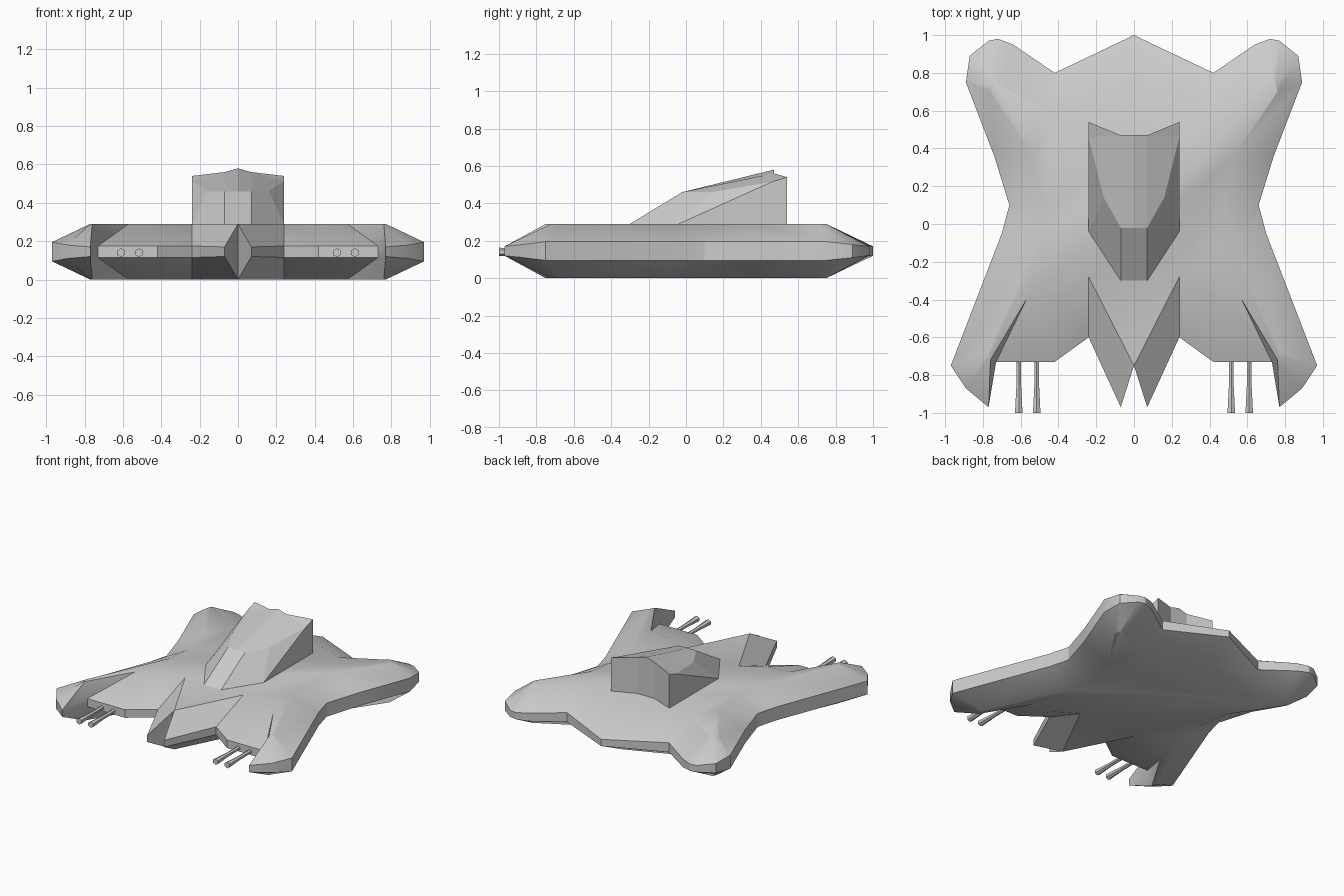
import bpy, bmesh, math
from mathutils import Matrix

if "Cube" in bpy.data.objects:
    bpy.data.objects.remove(bpy.data.objects["Cube"])


def build(name, faces, angle=None):
    """Object from polygons given as coordinate lists; shared corners are welded."""
    bm = bmesh.new()
    cache = {}

    def vert(p):
        key = tuple(round(c, 4) for c in p)
        if key not in cache:
            cache[key] = bm.verts.new(key)
        return cache[key]

    for poly in faces:
        vs = []
        for p in poly:
            v = vert(p)
            if v not in vs:
                vs.append(v)
        if len(vs) > 2 and not bm.faces.get(vs):
            bm.faces.new(vs)
    bmesh.ops.recalc_face_normals(bm, faces=bm.faces[:])
    return finish(name, bm, angle)


def finish(name, bm, angle=None):
    me = bpy.data.meshes.new(name)
    bm.to_mesh(me)
    bm.free()
    ob = bpy.data.objects.new(name, me)
    bpy.context.collection.objects.link(ob)
    if angle:
        bpy.context.view_layer.objects.active = ob
        ob.select_set(True)
        bpy.ops.object.shade_smooth_by_angle(angle=math.radians(angle))
        ob.select_set(False)
    return ob


# Hull half outline, rear to nose: rim x, y, plateau x, y, half height of rim
half = [
    (0, 1.0, 0, .75, .025),
    (.42, .80, .42, .58, .035),
    (.64, .95, .70, .73, .03),
    (.72, .98, .73, .75, .025),
    (.77, .97, .74, .75, .025),
    (.87, .89, .75, .74, .035),
    (.89, .75, .76, .70, .05),
    (.74, .36, .53, .36, .05),
    (.66, .10, .48, .10, .05),
    (.70, -.05, .50, -.08, .05),
    (.97, -.75, .77, -.68, .05),
    (.89, -.87, .77, -.70, .035),
    (.77, -.97, .76, -.72, .025),
    (.73, -.73, .76, -.72, .03),
    (.73, -.73, .57, -.40, .03),
    (.42, -.73, .40, -.38, .03),
    (.24, -.60, .24, -.28, .03),
    (.07, -.97, 0, -.75, .025),
    (0, -.75, 0, -.75, .145),
]
ring = half + [(-a, b, -c, d, h) for a, b, c, d, h in half[-2:0:-1]]
MID, TOP = .145, .29
faces = []
for p, q in zip(ring, ring[1:] + ring[:1]):
    up = [(r[0], r[1], MID + r[4]) for r in (p, q)]
    lo = [(r[0], r[1], MID - r[4]) for r in (p, q)]
    faces.append([lo[0], lo[1], up[1], up[0]])
    for rim, z in ((up, TOP), (lo, 0)):
        faces.append([rim[0], rim[1], (q[2], q[3], z), (p[2], p[3], z)])
for z in (0, TOP):
    faces.append([(r[2], r[3], z) for r in ring])
build("hull", faces, 30)

# Faceted cabin on top
cabin = []
for s in (1, -1):
    base_f, base_s, base_b = (.07, -.30, .29), (.24, -.04, .29), (.24, .54, .29)
    base_c, low_c = (.07, .47, .29), (0, .47, .29)
    brow, brow_side = (.07, -.02, .46), (.16, .14, .46)
    shoulder, corner = (.24, .46, .515), (.24, .54, .54)
    crest, peak = (.07, .47, .56), (0, .47, .58)
    polys = [
        [(0, -.30, .29), base_f, brow, (0, -.02, .46)],
        [base_f, base_s, brow_side, brow],
        [base_s, shoulder, brow_side],
        [base_s, base_b, corner, shoulder],
        [brow, brow_side, shoulder, crest],
        [shoulder, corner, crest],
        [(0, -.02, .46), brow, crest, peak],
        [base_b, base_c, crest, corner],
        [base_c, low_c, peak, crest],
        [(0, -.30, .29), base_f, base_s, base_b, base_c, low_c],
    ]
    cabin += [[(s * x, y, z) for x, y, z in poly] for poly in polys]
build("cabin", cabin)

# Paired gun barrels, flared at the muzzle
for side in (1, -1):
    for n, x in enumerate((.515, .61)):
        bm = bmesh.new()
        for r1, r2, y0, y1 in ((.023, .015, -1.0, -.86), (.015, .015, -.86, -.60)):
            m = Matrix.Translation((side * x, (y0 + y1) / 2, .14)) @ Matrix.Rotation(-math.pi / 2, 4, 'X')
            bmesh.ops.create_cone(bm, cap_ends=True, segments=6, radius1=r1,
                                  radius2=r2, depth=y1 - y0, matrix=m)
        finish(f"gun_barrel_{'right' if side > 0 else 'left'}_{n + 1}", bm)
